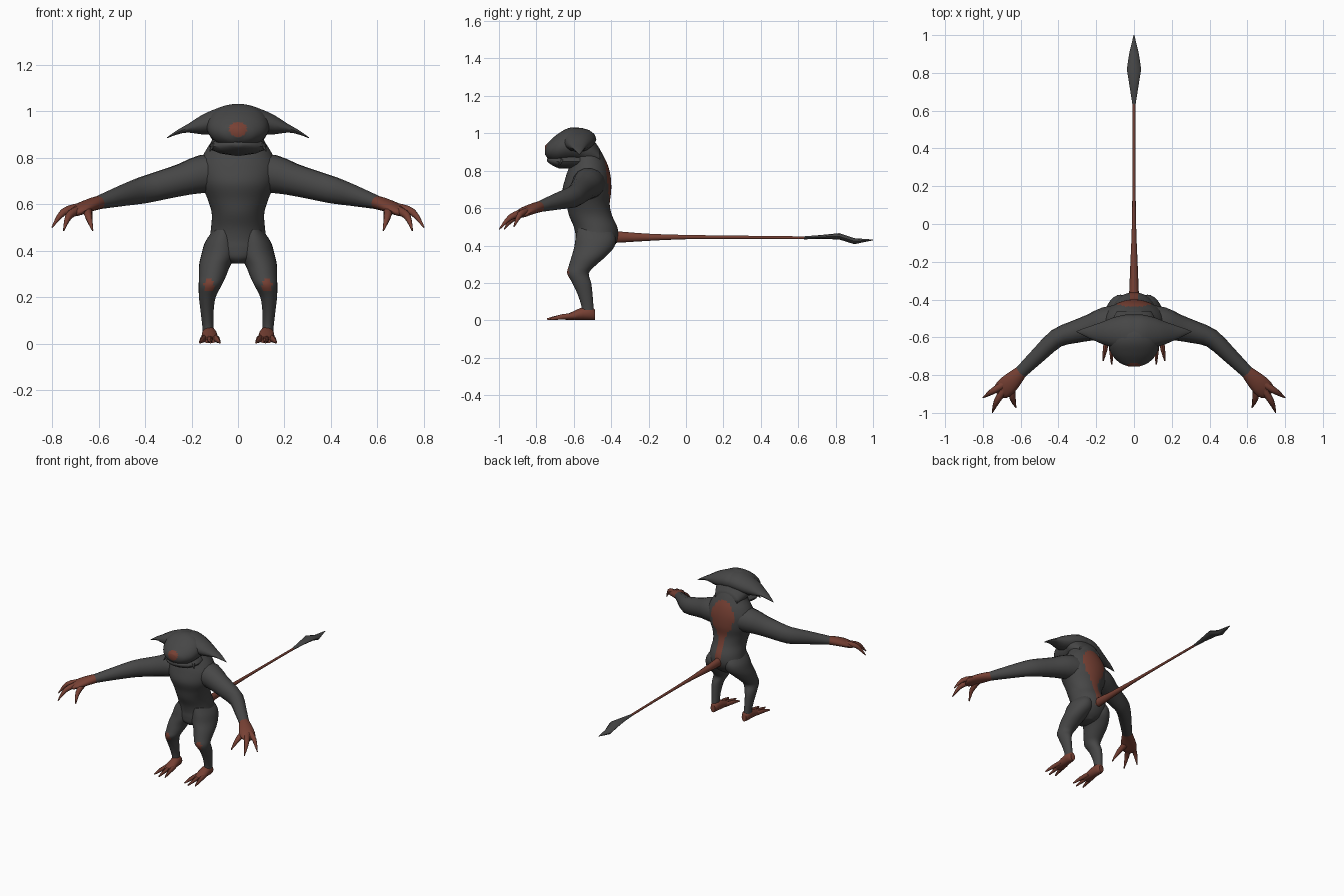
import bpy, bmesh, math
from mathutils import Vector


def material(name, rgb):
    m = bpy.data.materials.new(name)
    m.diffuse_color = (*rgb, 1)
    return m


HIDE = material("dark grey hide", (0.062, 0.062, 0.062))
SKIN = material("rust red skin", (0.185, 0.052, 0.034))


def spline(rows, steps):
    """Catmull-Rom interpolation of rows of numbers."""
    out = []
    for i in range(len(rows) - 1):
        p = [rows[max(0, min(len(rows) - 1, i + k))] for k in (-1, 0, 1, 2)]
        for s in range(steps):
            t = s / steps
            out.append([0.5 * (2 * b + (c - a) * t + (2 * a - 5 * b + 4 * c - d) * t * t
                               + (3 * b - a - 3 * c + d) * t ** 3) for a, b, c, d in zip(*p)])
    return out + [list(rows[-1])]


def loft(name, rows, segs=14, steps=2, axis=None, mats=(HIDE,), rule=None, mirror=False):
    """Skin elliptical rings (x, y, z, side radius, upright radius) along a path."""
    rows = spline(rows, steps)
    centres = [Vector(r[:3]) for r in rows]
    bm = bmesh.new()
    rings = []
    for i, (c, r) in enumerate(zip(centres, rows)):
        t = Vector(axis) if axis else (centres[min(i + 1, len(rows) - 1)] - centres[max(i - 1, 0)])
        t.normalize()
        up = Vector((0, 1, 0)) if abs(t.z) > 0.9 else Vector((0, 0, 1))
        u = up.cross(t).normalized()
        v = t.cross(u)
        ring = []
        for k in range(segs):
            a = 2 * math.pi * k / segs
            ring.append(bm.verts.new(c + u * max(r[3], 0.002) * math.cos(a)
                                     + v * max(r[4], 0.002) * math.sin(a)))
        rings.append(ring)
    for a, b in zip(rings, rings[1:]):
        for k in range(segs):
            n = (k + 1) % segs
            bm.faces.new((a[k], a[n], b[n], b[k]))
    bm.faces.new(rings[0][::-1])
    bm.faces.new(rings[-1])
    bmesh.ops.recalc_face_normals(bm, faces=bm.faces)
    bm.normal_update()
    for f in bm.faces:
        f.smooth = True
        if rule and rule(f.calc_center_median(), f.normal):
            f.material_index = 1
    me = bpy.data.meshes.new(name)
    bm.to_mesh(me)
    bm.free()
    me.set_sharp_from_angle(angle=math.radians(50))
    for m in mats:
        me.materials.append(m)
    ob = bpy.data.objects.new(name, me)
    bpy.context.collection.objects.link(ob)
    if mirror:
        ob.modifiers.new("mirror", 'MIRROR').use_mirror_merge = False
    return ob


def slab(z, front, back, rx, x=0.0):
    """Horizontal ring given by its front and back edges."""
    return (x, (front + back) / 2, z, rx, (back - front) / 2)


BOTH = (HIDE, SKIN)


# Torso with a red teardrop patch running down the back
def back_patch(c, n):
    oval = (c.x / 0.088) ** 2 + ((c.z - 0.755) / 0.115) ** 2 < 1
    stripe = 0.42 < c.z < 0.68 and abs(c.x) < 0.02 + max(0, c.z - 0.6) * 0.5
    return n.y > 0 and c.y > -0.5 and (oval or stripe)


loft("torso", [
    slab(0.345, -0.56, -0.44, 0.03), slab(0.37, -0.585, -0.405, 0.09),
    slab(0.41, -0.59, -0.375, 0.125), slab(0.45, -0.59, -0.362, 0.122),
    slab(0.50, -0.60, -0.368, 0.116), slab(0.56, -0.625, -0.395, 0.113),
    slab(0.62, -0.64, -0.408, 0.13), slab(0.69, -0.66, -0.40, 0.158),
    slab(0.76, -0.645, -0.402, 0.168), slab(0.82, -0.625, -0.415, 0.145),
    slab(0.87, -0.61, -0.437, 0.115), slab(0.92, -0.60, -0.465, 0.095),
    slab(0.97, -0.60, -0.505, 0.06)],
    segs=64, steps=5, axis=(0, 0, 1), mats=BOTH, rule=back_patch)

# Head: skull and snout with a red spot, then lower jaw
loft("head", [
    (0, -0.755, 0.91, 0.025, 0.022), (0, -0.735, 0.908, 0.075, 0.045),
    (0, -0.69, 0.918, 0.118, 0.075), (0, -0.63, 0.935, 0.135, 0.092),
    (0, -0.57, 0.935, 0.13, 0.094), (0, -0.52, 0.91, 0.12, 0.088),
    (0, -0.46, 0.87, 0.09, 0.045)],
    segs=40, steps=5, axis=(0, 1, 0), mats=BOTH,
    rule=lambda c, n: c.y < -0.68 and (c.x / 0.038) ** 2 + ((c.z - 0.922) / 0.032) ** 2 < 1)
loft("lower_jaw", [
    (0, -0.742, 0.858, 0.02, 0.008), (0, -0.725, 0.854, 0.06, 0.02),
    (0, -0.68, 0.848, 0.108, 0.036), (0, -0.62, 0.85, 0.125, 0.04),
    (0, -0.53, 0.85, 0.10, 0.04)], axis=(0, 1, 0))

# Sweeping side crests of the head
loft("head_crest", [
    (0.0, -0.585, 0.968, 0.105, 0.062), (0.045, -0.58, 0.967, 0.10, 0.062),
    (0.11, -0.575, 0.953, 0.08, 0.053), (0.16, -0.577, 0.941, 0.062, 0.041),
    (0.215, -0.575, 0.927, 0.04, 0.019), (0.26, -0.572, 0.91, 0.022, 0.010),
    (0.305, -0.57, 0.886, 0.002, 0.002)], axis=(1, 0, 0), mirror=True)

# Small tusks at the mouth corners
loft("tusk", [(0.105, -0.665, 0.858, 0.012, 0.012), (0.122, -0.68, 0.828, 0.002, 0.002)],
     segs=6, steps=1, mirror=True)

# Arms
loft("arm", [
    (0.06, -0.51, 0.735, 0.085, 0.085), (0.15, -0.525, 0.73, 0.085, 0.084),
    (0.23, -0.548, 0.708, 0.07, 0.071), (0.32, -0.573, 0.684, 0.059, 0.064),
    (0.41, -0.605, 0.660, 0.050, 0.058), (0.50, -0.688, 0.636, 0.042, 0.045),
    (0.61, -0.795, 0.604, 0.033, 0.027)], mirror=True)

# Hands with three clawed fingers
loft("palm", [
    (0.595, -0.78, 0.608, 0.033, 0.029), (0.625, -0.81, 0.60, 0.042, 0.028),
    (0.67, -0.855, 0.583, 0.052, 0.025), (0.705, -0.887, 0.565, 0.046, 0.018),
    (0.72, -0.90, 0.558, 0.02, 0.010)], mats=(SKIN,), mirror=True)
fingers = {
    "outer_finger": [(0.69, -0.85, 0.583), (0.752, -0.888, 0.565), (0.80, -0.92, 0.50)],
    "middle_finger": [(0.685, -0.875, 0.575), (0.727, -0.94, 0.55), (0.75, -0.998, 0.487)],
    "inner_finger": [(0.648, -0.86, 0.578), (0.642, -0.925, 0.545), (0.625, -0.972, 0.487)]}
for name, pts in fingers.items():
    loft(name, [(*p, r, r) for p, r in zip(pts, (0.021, 0.016, 0.003))],
         segs=8, steps=3, mats=(SKIN,), mirror=True)


# Legs with a red patch on the knee
def knee_patch(c, n):
    return n.y < -0.2 and ((c.x - 0.125) / 0.022) ** 2 + ((c.z - 0.25) / 0.026) ** 2 < 1


loft("leg", [
    slab(0.49, -0.58, -0.40, 0.045, 0.06), slab(0.44, -0.59, -0.375, 0.07, 0.07),
    slab(0.39, -0.598, -0.385, 0.078, 0.078), slab(0.34, -0.612, -0.43, 0.068, 0.099),
    slab(0.29, -0.627, -0.487, 0.058, 0.11), slab(0.25, -0.635, -0.52, 0.049, 0.12),
    slab(0.20, -0.608, -0.507, 0.036, 0.132), slab(0.14, -0.58, -0.50, 0.028, 0.133),
    slab(0.08, -0.56, -0.495, 0.024, 0.13), slab(0.05, -0.56, -0.492, 0.024, 0.128)],
    segs=28, steps=4, axis=(0, 0, 1), mats=BOTH, rule=knee_patch, mirror=True)

# Feet with three toes
loft("foot", [
    (0.125, -0.487, 0.03, 0.018, 0.028), (0.125, -0.51, 0.038, 0.029, 0.036),
    (0.123, -0.55, 0.037, 0.033, 0.035), (0.122, -0.60, 0.026, 0.036, 0.024),
    (0.121, -0.645, 0.016, 0.032, 0.014)], axis=(0, -1, 0), mats=(SKIN,), mirror=True)
for name, x0, x1, y1 in (("inner_toe", 0.10, 0.078, -0.725),
                         ("middle_toe", 0.122, 0.118, -0.742),
                         ("outer_toe", 0.142, 0.164, -0.725)):
    loft(name, [(x0, -0.59, 0.024, 0.015, 0.016), ((x0 + x1) / 2, -0.665, 0.018, 0.012, 0.014),
                (x1, y1, 0.006, 0.004, 0.005)], segs=8, mats=(SKIN,), mirror=True)

# Tail and its leaf-shaped blade
loft("tail", [
    (0, -0.42, 0.447, 0.028, 0.036), (0, -0.35, 0.445, 0.025, 0.031),
    (0, -0.20, 0.444, 0.019, 0.020), (0, 0.0, 0.445, 0.011, 0.012),
    (0, 0.30, 0.444, 0.008, 0.009), (0, 0.65, 0.441, 0.008, 0.008)],
    segs=10, mats=(SKIN,))
loft("tail_blade", [
    (0, 0.63, 0.441, 0.008, 0.008), (0, 0.72, 0.446, 0.022, 0.010),
    (0, 0.82, 0.449, 0.038, 0.017), (0, 0.90, 0.423, 0.026, 0.016),
    (0, 1.0, 0.43, 0.002, 0.002)], segs=8, steps=1, axis=(0, 1, 0))
